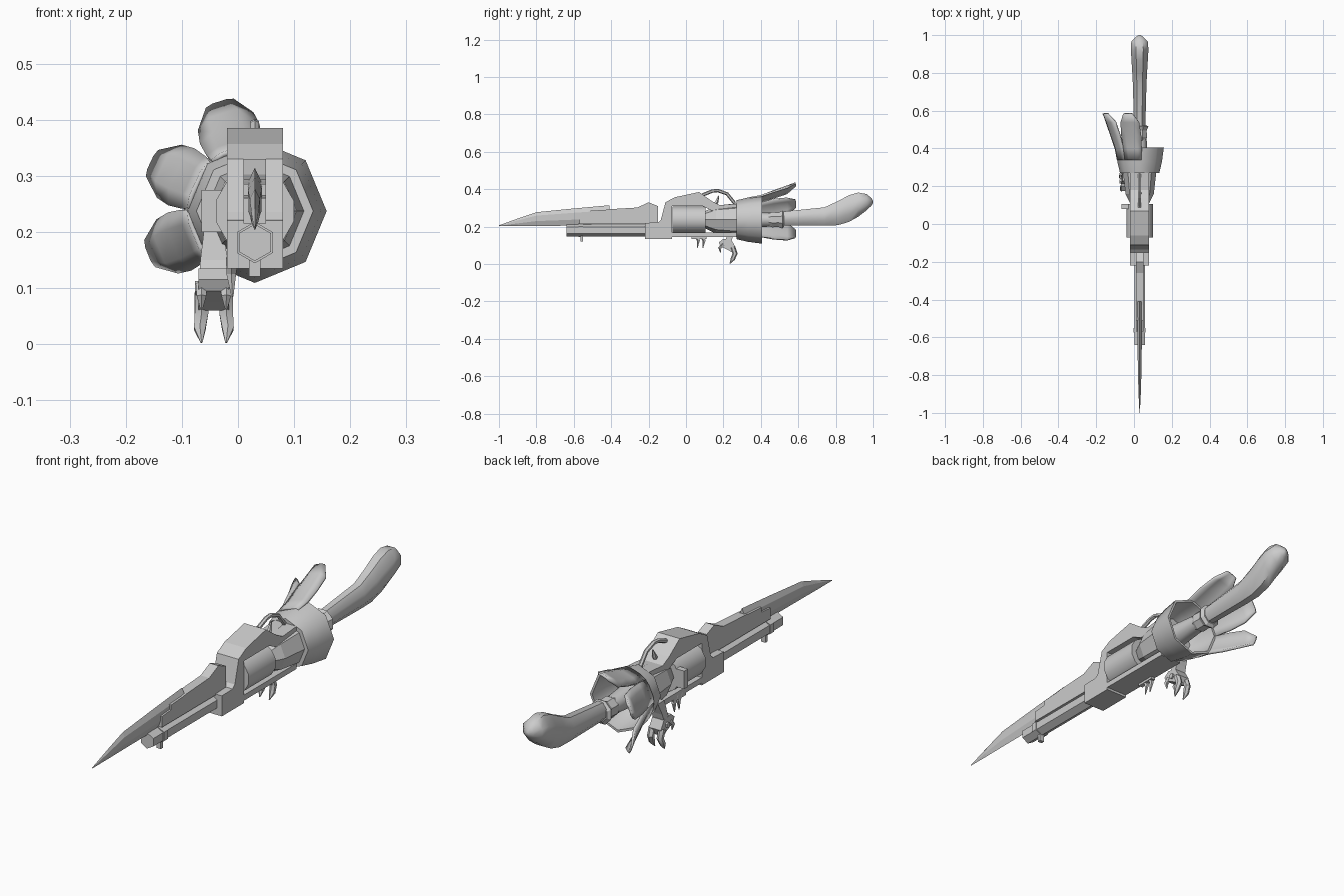
import bpy, math
from mathutils import Vector

if "Cube" in bpy.data.objects:
    bpy.data.objects.remove(bpy.data.objects["Cube"])

CX, CZ = 0.03, 0.237          # long axis of the weapon
steel = bpy.data.materials.new("grey_steel")
steel.diffuse_color = (0.6, 0.6, 0.6, 1)
steel.use_nodes = True
steel.node_tree.nodes["Principled BSDF"].inputs["Base Color"].default_value = steel.diffuse_color


def make(name, verts, faces, smooth=None):
    me = bpy.data.meshes.new(name)
    me.from_pydata([tuple(v) for v in verts], [], faces)
    me.materials.append(steel)
    ob = bpy.data.objects.new(name, me)
    bpy.context.collection.objects.link(ob)
    bpy.ops.object.select_all(action='DESELECT')
    ob.select_set(True)
    bpy.context.view_layer.objects.active = ob
    bpy.ops.object.mode_set(mode='EDIT')
    bpy.ops.mesh.select_all(action='SELECT')
    bpy.ops.mesh.normals_make_consistent(inside=False)
    bpy.ops.object.mode_set(mode='OBJECT')
    if smooth:
        bpy.ops.object.shade_smooth_by_angle(angle=math.radians(smooth))
    return ob


def prism(name, pts, x0, x1):
    """Side profile of (y, z) points pushed from x0 to x1."""
    n = len(pts)
    v = [(x, y, z) for x in (x0, x1) for y, z in pts]
    f = [tuple(range(n)), tuple(range(n, 2 * n))]
    f += [(i, (i + 1) % n, n + (i + 1) % n, n + i) for i in range(n)]
    return make(name, v, f)


def box(name, x0, x1, y0, y1, z0, z1):
    return prism(name, [(y0, z0), (y1, z0), (y1, z1), (y0, z1)], x0, x1)


def loft(name, rings, smooth=None):
    """Skin rings of equal length and cap both ends."""
    n = len(rings[0])
    v = [p for r in rings for p in r]
    f = [tuple(range(n)), tuple(range(len(v) - n, len(v)))]
    for k in range(len(rings) - 1):
        for i in range(n):
            j = (i + 1) % n
            f.append((k * n + i, k * n + j, k * n + n + j, k * n + n + i))
    return make(name, v, f, smooth)


def ring(y, rx, rz, n, cx=CX, cz=CZ, turn=0.0):
    a = [turn + 2 * math.pi * i / n for i in range(n)]
    return [(cx + rx * math.cos(t), y, cz + rz * math.sin(t)) for t in a]


def tube(name, path, radii, n=6, smooth=None):
    """Tapering tube through free points."""
    path = [Vector(p) for p in path]
    rings = []
    for i, p in enumerate(path):
        d = (path[min(i + 1, len(path) - 1)] - path[max(i - 1, 0)]).normalized()
        u = d.cross(Vector((1, 0.01, 0))).normalized()
        w = d.cross(u)
        rings.append([p + radii[i] * (u * math.cos(2 * math.pi * k / n) + w * math.sin(2 * math.pi * k / n))
                      for k in range(n)])
    return loft(name, rings, smooth)


# Blade: sharp lower and upper edges, thick in the middle
stations = [(-1, .203, .207, .001), (-.9, .203, .243, .006), (-.8, .204, .277, .009),
            (-.6, .205, .297, .012), (-.41, .207, .314, .013)]
loft("blade", [[(CX, y, lo), (CX + w, y, lo * .65 + hi * .35), (CX + w, y, lo * .25 + hi * .75),
                (CX, y, hi), (CX - w, y, lo * .25 + hi * .75), (CX - w, y, lo * .65 + hi * .35)]
               for y, lo, hi, w in stations])
prism("blade_mount", [(-.57, .215), (-.15, .215), (-.15, .31), (-.2, .33), (-.26, .302), (-.41, .293),
                      (-.43, .29), (-.51, .285), (-.51, .265), (-.57, .26)], .010, .050)

# Hexagonal barrel with a band and a peg
loft("barrel", [ring(y, .033, .033, 6, cz=.181, turn=math.pi / 6) for y in (-.64, -.2)])
loft("barrel_band", [ring(y, .037, .037, 6, cz=.181, turn=math.pi / 6) for y in (-.575, -.55)])
box("barrel_peg", .020, .040, -.565, -.55, .12, .16)

# Frame around the drum
prism("frame", [(-.22, .135), (-.075, .135), (-.075, .145), (.27, .145), (.27, .168), (-.075, .168),
                (-.075, .31), (.09, .31), (.14, .285), (.27, .285), (.27, .322), (.18, .315), (.14, .335),
                (.07, .385), (-.06, .357), (-.11, .33), (-.135, .235), (-.15, .222), (-.22, .22)], -.02, .08)

# Drum and rear cone
loft("drum", [ring(y, .072, .072, 12, turn=math.pi / 12) for y in (-.072, .105)], 40)
loft("rear_cone", [ring(y, r, r, 8) for y, r in ((.10, .045), (.16, .075), (.275, .088))])
box("side_lug", -.065, -.02, .08, .105, .2, .275)

# Hammer loop, sight and pin above the frame
tube("hammer_loop", [(CX, .09, .37), (CX, .14, .39), (CX, .17, .393), (CX, .22, .375), (CX, .26, .325)],
     [.009] * 5, 6)
tube("hammer_pin", [(CX, .15, .31), (CX, .165, .335), (CX, .175, .365)], [.012, .009, .003], 5)

# Open bell guard, thin walled
cup_profile = [(.27, .06), (.27, .104), (.33, .118), (.405, .128), (.405, .118), (.33, .108), (.285, .09), (.285, .06)]
loft("bell_guard", [ring(y, r, r, 8) for y, r in cup_profile], 50)

# Three flared petals on the left of the guard
for k, ang in enumerate((108, 155, 202)):
    t = math.radians(ang)
    rad = Vector((math.cos(t), 0, math.sin(t)))
    tan = Vector((-math.sin(t), 0, math.cos(t)))
    rows = [(.34, .115, .045, .008), (.40, .127, .050, .010), (.47, .156, .054, .016),
            (.54, .184, .050, .020), (.585, .202, .024, .004)]
    v, f = [], []
    for y, r, hw, sag in rows:
        for s in (-1, -.5, .5, 1):
            v.append(Vector((CX, y, CZ)) + rad * (r - sag * abs(s) ** 2) + tan * hw * s)
    for i in range(len(rows) - 1):
        for j in range(3):
            a = i * 4 + j
            f.append((a, a + 1, a + 5, a + 4))
    petal = make("petal_%d" % (k + 1), v, f, 40)
    mod = petal.modifiers.new("thickness", 'SOLIDIFY')
    mod.thickness = .01
    mod.offset = 0

# Grip core, collar and swelling handle
loft("grip_core", [ring(y, r, r, 8) for y, r in ((.28, .05), (.42, .038), (.5, .036))], 50)
loft("grip_collar", [ring(y, r, r * 1.05, 8, turn=math.pi / 8)
                     for y, r in ((.44, .034), (.46, .042), (.495, .04), (.515, .05), (.525, .036))])
grip = [(.5, .205, .280, .032), (.74, .203, .305, .039), (.81, .205, .338, .043), (.87, .222, .370, .047),
        (.92, .250, .385, .050), (.965, .285, .376, .048), (.99, .31, .355, .022), (1.0, .325, .338, .006)]
loft("grip", [ring(y, w, (hi - lo) / 2 * 1.04, 8, cz=(lo + hi) / 2, turn=math.pi / 8)
              for y, lo, hi, w in grip], 50)

# Hanging arm with a clawed hand on the left
ax = -.043
loft("arm", [[(ax - w, y - d, z), (ax + w, y - d, z), (ax + w, y + d, z), (ax - w, y + d, z)]
             for w, y, d, z in ((.018, .25, .022, .20), (.024, .235, .016, .15), (.027, .22, .018, .105))])
prism("hand", [(.175, .115), (.20, .135), (.245, .125), (.265, .09), (.25, .06), (.225, .075), (.185, .095)],
      ax - .027, ax + .027)
for side in (-1, 1):
    x = ax + side * .022
    tube("claw", [(x, .25, .09), (x, .262, .055), (x + side * .003, .25, .028), (x, .235, .003)],
         [.014, .014, .012, .002], 6, 40)
    tube("short_claw", [(x, .20, .105), (x, .18, .085), (x, .185, .062)], [.011, .009, .002], 5)
tube("knuckle", [(ax - .034, .225, .1), (ax + .034, .225, .1)], [.012, .012], 6)

# Small curved spurs under the frame
for y in (.055, .085):
    tube("spur", [(-.01, y, .155), (-.012, y + .012, .125), (-.01, y + .005, .085)], [.012, .009, .002], 5)
box("spur_base", -.02, .0, .03, .11, .135, .155)
